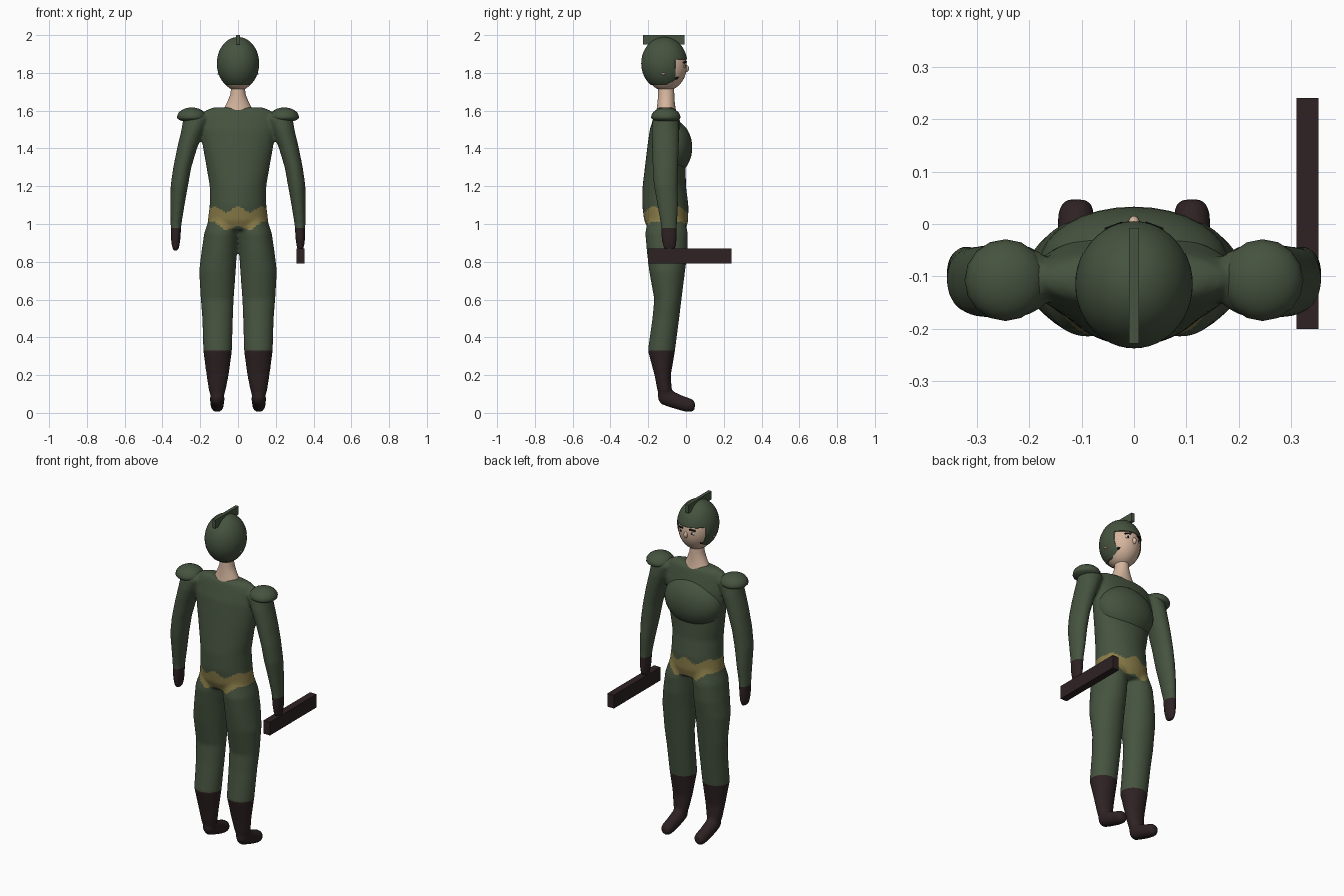
import bpy, bmesh, math
from mathutils import Matrix, Vector

cube = bpy.data.objects.get("Cube")
if cube:
    bpy.data.objects.remove(cube)


def material(name, rgb):
    m = bpy.data.materials.new(name)
    m.use_nodes = True
    m.diffuse_color = (*rgb, 1)
    m.node_tree.nodes["Principled BSDF"].inputs["Base Color"].default_value = (*rgb, 1)
    return m


GREEN = material("uniform_green", (0.061, 0.087, 0.05))
BROWN = material("dark_leather", (0.028, 0.016, 0.017))
GOLD = material("belt_gold", (0.25, 0.2, 0.065))
SKIN = material("skin", (0.66, 0.46, 0.34))
BLACK = material("hair_black", (0.008, 0.007, 0.007))
WHITE = material("eye_white", (0.6, 0.55, 0.5))


def finish(bm, name, *mats, smooth=True):
    me = bpy.data.meshes.new(name)
    bmesh.ops.recalc_face_normals(bm, faces=bm.faces)
    bm.to_mesh(me)
    bm.free()
    ob = bpy.data.objects.new(name, me)
    bpy.context.collection.objects.link(ob)
    for m in mats:
        me.materials.append(m)
    if smooth:
        bpy.ops.object.select_all(action="DESELECT")
        ob.select_set(True)
        bpy.context.view_layer.objects.active = ob
        bpy.ops.object.shade_smooth_by_angle(angle=math.radians(40))
    return ob


def loft(bm, rings, side=1, along_y=False, n=32):
    """Rings are (position, centre x, radius x, low, high) of ellipses."""
    loops = []
    for t, cx, rx, low, high in rings:
        loop = []
        for i in range(n):
            a = math.tau * i / n
            x = side * (cx + rx * math.cos(a))
            v = (low + high) / 2 + (high - low) / 2 * math.sin(a)
            loop.append(bm.verts.new((x, t, v) if along_y else (x, v, t)))
        loops.append(loop)
    for p, q in zip(loops, loops[1:]):
        for i in range(n):
            j = (i + 1) % n
            bm.faces.new((p[i], p[j], q[j], q[i]))
    bm.faces.new(loops[0])
    bm.faces.new(loops[-1])


def ball(bm, centre, radii, u=32, v=20):
    bmesh.ops.create_uvsphere(bm, u_segments=u, v_segments=v, radius=1,
                              matrix=Matrix.LocRotScale(Vector(centre), None, Vector(radii)))


def box(name, low, high, mat):
    bm = bmesh.new()
    a, b = Vector(low), Vector(high)
    bmesh.ops.create_cube(bm, size=1, matrix=Matrix.LocRotScale((a + b) / 2, None, b - a))
    return finish(bm, name, mat, smooth=False)


def ellipsoid(name, centre, radii, mat, u=32, v=20):
    bm = bmesh.new()
    ball(bm, centre, radii, u, v)
    return finish(bm, name, mat)


def cut(bm, point, normal):
    bmesh.ops.bisect_plane(bm, geom=bm.verts[:] + bm.edges[:] + bm.faces[:],
                           plane_co=point, plane_no=normal)


# Body: torso, arms, legs and feet fused into one smooth skin
torso = [(0.97, 0, 0.14, -0.2, 0), (1.02, 0, 0.16, -0.222, 0.012),
         (1.1, 0, 0.15, -0.232, 0.013), (1.2, 0, 0.15, -0.23, 0),
         (1.3, 0, 0.167, -0.218, -0.002), (1.4, 0, 0.185, -0.206, -0.005),
         (1.5, 0, 0.2, -0.192, -0.018), (1.57, 0, 0.195, -0.17, -0.04),
         (1.6, 0, 0.175, -0.16, -0.05), (1.618, 0, 0.13, -0.145, -0.07)]
leg = [(1.04, 0.07, 0.08, -0.2, -0.01), (0.95, 0.089, 0.09, -0.216, 0.01),
       (0.85, 0.1, 0.094, -0.207, 0.008), (0.75, 0.109, 0.097, -0.195, -0.005),
       (0.6, 0.11, 0.087, -0.168, -0.024), (0.5, 0.108, 0.081, -0.178, -0.036),
       (0.33, 0.108, 0.076, -0.202, -0.058), (0.2, 0.108, 0.059, -0.167, -0.08),
       (0.12, 0.11, 0.045, -0.152, -0.075), (0.07, 0.11, 0.03, -0.135, -0.08)]
foot = [(-0.148, 0.11, 0.015, 0.07, 0.11), (-0.13, 0.11, 0.034, 0.045, 0.13),
        (-0.08, 0.11, 0.039, 0.028, 0.12), (-0.02, 0.11, 0.036, 0.01, 0.092),
        (0.02, 0.11, 0.035, 0.003, 0.078), (0.038, 0.11, 0.03, 0.009, 0.07),
        (0.047, 0.11, 0.018, 0.02, 0.058)]
arm = [(1.59, 0.215, 0.04, -0.15, -0.06), (1.56, 0.22, 0.07, -0.175, -0.04),
       (1.5, 0.238, 0.061, -0.182, -0.035), (1.4, 0.27, 0.053, -0.18, -0.038),
       (1.3, 0.295, 0.048, -0.177, -0.042), (1.2, 0.311, 0.046, -0.17, -0.044),
       (1.1, 0.32, 0.037, -0.152, -0.042), (1.0, 0.328, 0.029, -0.134, -0.047),
       (0.92, 0.33, 0.025, -0.13, -0.048), (0.88, 0.33, 0.02, -0.122, -0.053),
       (0.857, 0.33, 0.011, -0.11, -0.065)]
bm = bmesh.new()
loft(bm, torso)
for s in (-1, 1):
    loft(bm, leg, s)
    loft(bm, foot, s, along_y=True)
    loft(bm, arm, s)
body = finish(bm, "body", GREEN, BROWN, GOLD)
remesh = body.modifiers.new("fuse", "REMESH")
remesh.mode = "VOXEL"
remesh.voxel_size = 0.009
relax = body.modifiers.new("relax", "SMOOTH")
relax.iterations = 6
graph = bpy.context.evaluated_depsgraph_get()
fused = bpy.data.meshes.new_from_object(body.evaluated_get(graph))
body.modifiers.clear()

# Boots, gloves and jagged belt coloured by height
bm = bmesh.new()
bm.from_mesh(fused)
for z in (0.33, 0.98):
    cut(bm, (0, 0, z), (0, 0, 1))
for f in bm.faces:
    c = f.calc_center_median()
    x = abs(c.x)
    tooth = abs((x * 16) % 2 - 1)
    low = 0.965 + 0.025 * tooth + 0.4 * max(0, x - 0.07)
    f.material_index = 0
    if c.z < 0.33 or (x > 0.26 and c.z < 0.98):
        f.material_index = 1
    elif x < 0.22 and low < c.z < 1.06 + 0.035 * tooth:
        f.material_index = 2
    f.smooth = True
bm.to_mesh(body.data)
bm.free()

# Breastplate and shoulder pads
ellipsoid("breastplate", (0, -0.075, 1.405), (0.18, 0.108, 0.145), GREEN)
for s, side in ((-1, "right"), (1, "left")):
    bm = bmesh.new()
    ball(bm, (s * 0.245, -0.107, 1.565), (0.078, 0.078, 0.052), 16, 12)
    for v in bm.verts:
        if v.co.z < 1.565:
            v.co.z = 1.565 - (1.565 - v.co.z) * 0.5
    finish(bm, side + "_shoulder_pad", GREEN)

# Neck and head
bm = bmesh.new()
loft(bm, [(1.56, 0, 0.1, -0.165, -0.04), (1.61, 0, 0.074, -0.155, -0.055),
          (1.65, 0, 0.055, -0.15, -0.06), (1.69, 0, 0.039, -0.148, -0.062),
          (1.76, 0, 0.036, -0.145, -0.065)])
finish(bm, "neck", SKIN)
ellipsoid("head", (0, -0.108, 1.835), (0.1, 0.112, 0.13), SKIN)

# Helmet: open face, flat rim, with a strap below the opening
FRONT, BROW, STRAP, CHIN, RIM = -0.055, 1.872, 1.777, 1.757, 1.735
bm = bmesh.new()
ball(bm, (0, -0.115, 1.85), (0.112, 0.122, 0.14), 48, 32)
for z in (BROW, STRAP, CHIN, RIM):
    cut(bm, (0, 0, z), (0, 0, 1))
cut(bm, (0, FRONT, 0), (0, 1, 0))
gone = []
for f in bm.faces:
    c = f.calc_center_median()
    if c.z < RIM or (c.y > FRONT and c.z < BROW and not CHIN < c.z < STRAP):
        gone.append(f)
    elif c.y > FRONT and c.z < BROW:
        f.material_index = 1
bmesh.ops.delete(bm, geom=gone, context="FACES")
helmet = finish(bm, "helmet", GREEN, BLACK)
shell = helmet.modifiers.new("thickness", "SOLIDIFY")
shell.thickness = 0.008
box("helmet_crest", (-0.01, -0.228, 1.95), (0.01, -0.008, 2.0), GREEN)

# Face details and ears
ellipsoid("nose", (0, -0.002, 1.823), (0.012, 0.018, 0.02), SKIN, 16, 10)
for s, side in ((-1, "right"), (1, "left")):
    ellipsoid(side + "_eye", (s * 0.037, -0.009, 1.836), (0.017, 0.006, 0.009), WHITE, 16, 10)
    ellipsoid(side + "_pupil", (s * 0.037, -0.005, 1.836), (0.006, 0.004, 0.007), BLACK, 12, 8)
    brow = box(side + "_eyebrow", (-0.018, -0.004, -0.004), (0.018, 0.004, 0.004), BLACK)
    brow.location = (s * 0.038, -0.005, 1.857)
    brow.rotation_euler = (0, s * 0.15, -s * 0.35)
    ellipsoid(side + "_ear", (s * 0.1, -0.12, 1.795), (0.008, 0.014, 0.006), SKIN, 12, 8)

# Long baton held in the left hand
box("baton", (0.31, -0.2, 0.79), (0.352, 0.24, 0.87), BROWN)
